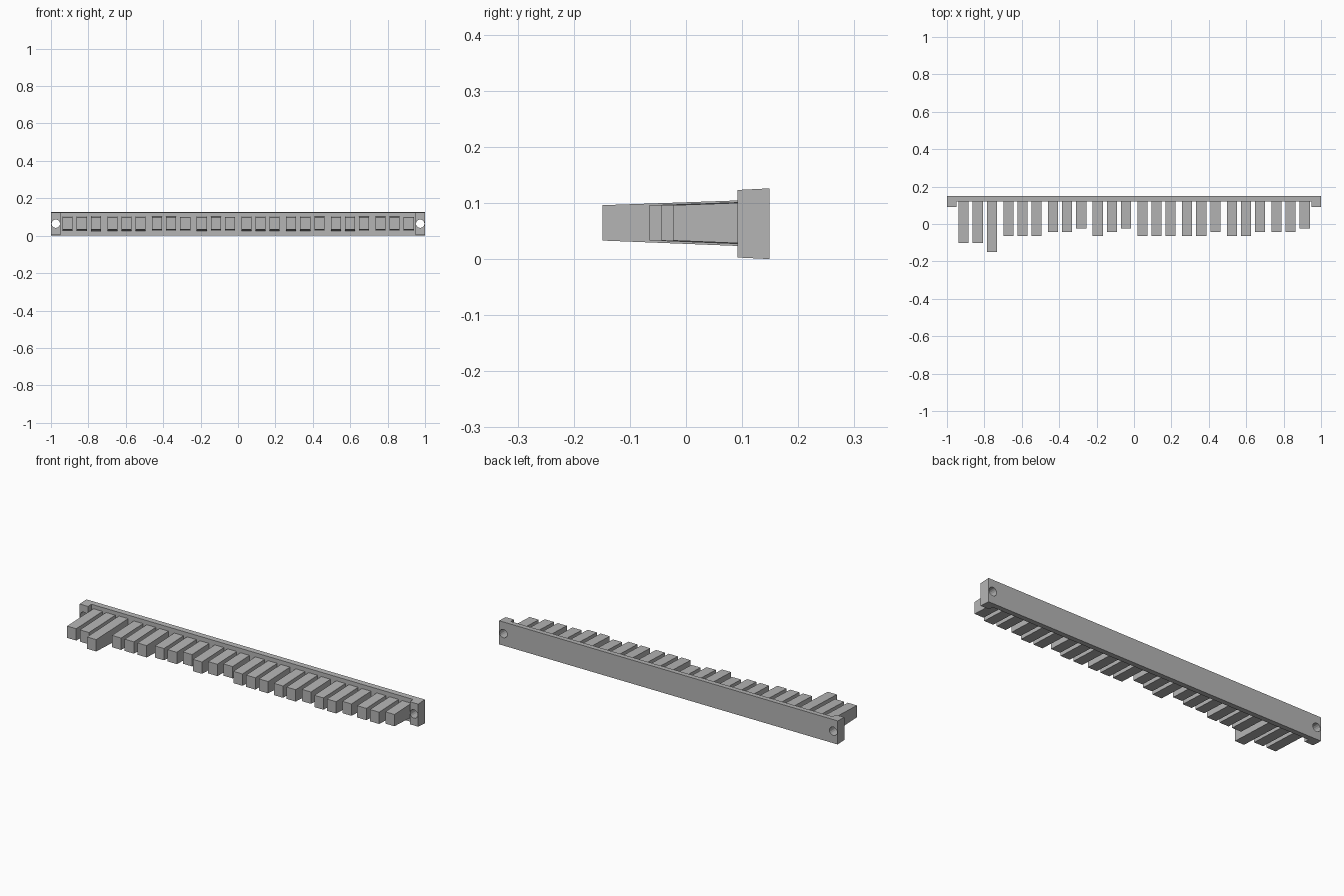
import bpy
import bmesh
from math import radians
from mathutils import Matrix

cube = bpy.data.objects.get("Cube")
if cube:
    bpy.data.objects.remove(cube, do_unlink=True)

grey = bpy.data.materials.new("plain grey")
grey.use_nodes = True
grey.diffuse_color = (0.46, 0.46, 0.46, 1)
grey.node_tree.nodes["Principled BSDF"].inputs["Base Color"].default_value = grey.diffuse_color

BACK, PLATE_FRONT, LIP_FRONT = 0.149, 0.12, 0.092


def finish(name, bm):
    bmesh.ops.recalc_face_normals(bm, faces=bm.faces)
    mesh = bpy.data.meshes.new(name)
    bm.to_mesh(mesh)
    bm.free()
    mesh.materials.append(grey)
    obj = bpy.data.objects.new(name, mesh)
    bpy.context.collection.objects.link(obj)
    return obj


def drafted_prism(name, outline, bottom, top):
    """Extrude a plan outline; bottom and top heights depend on depth y."""
    bm = bmesh.new()
    low = [bm.verts.new((x, y, bottom(y))) for x, y in outline]
    high = [bm.verts.new((x, y, top(y))) for x, y in outline]
    bm.faces.new(low)
    bm.faces.new(high)
    for i in range(len(low)):
        j = (i + 1) % len(low)
        bm.faces.new((low[i], low[j], high[j], high[i]))
    return finish(name, bm)


# Backing rail with a mounting lip at each end
half = [(1, BACK), (1, LIP_FRONT), (0.95, LIP_FRONT), (0.95, PLATE_FRONT)]
outline = half + [(-x, y) for x, y in reversed(half)]
rail = drafted_prism("backing_rail", outline,
                     lambda y: (BACK - y) * 0.05,
                     lambda y: 0.126 - (BACK - y) * 0.05)

# Screw holes through both lips
bm = bmesh.new()
for side in (-1, 1):
    place = Matrix.Translation((side * 0.974, 0.12, 0.064)) @ Matrix.Rotation(radians(90), 4, "X")
    bmesh.ops.create_cone(bm, cap_ends=True, segments=16, radius1=0.0225,
                          radius2=0.0225, depth=0.2, matrix=place)
cutter = finish("hole_cutter", bm)
cutter.hide_render = True
holes = rail.modifiers.new("screw holes", "BOOLEAN")
holes.operation = "DIFFERENCE"
holes.solver = "EXACT"
holes.object = cutter
bpy.context.view_layer.objects.active = rail
bpy.ops.object.modifier_apply(modifier=holes.name)
bpy.data.objects.remove(cutter, do_unlink=True)

# Teeth in groups of three; each letter gives the depth of a tooth tip
tips = {"a": -0.023, "b": -0.044, "c": -0.065, "d": -0.102, "e": -0.149}
groups = ["dde", "ccc", "bba", "cba", "ccc", "ccb", "ccb", "bba"]
for g, group in enumerate(groups):
    for t, letter in enumerate(group):
        x = -0.911 + g * 0.239 + t * 0.0755
        tip = tips[letter]
        plan = [(x - 0.027, tip), (x + 0.027, tip),
                (x + 0.027, PLATE_FRONT + 0.002), (x - 0.027, PLATE_FRONT + 0.002)]
        drafted_prism(f"tooth_{g * 3 + t + 1}", plan,
                      lambda y: 0.033 - (y - tip) * 0.04,
                      lambda y: 0.096 + (y - tip) * 0.035)
